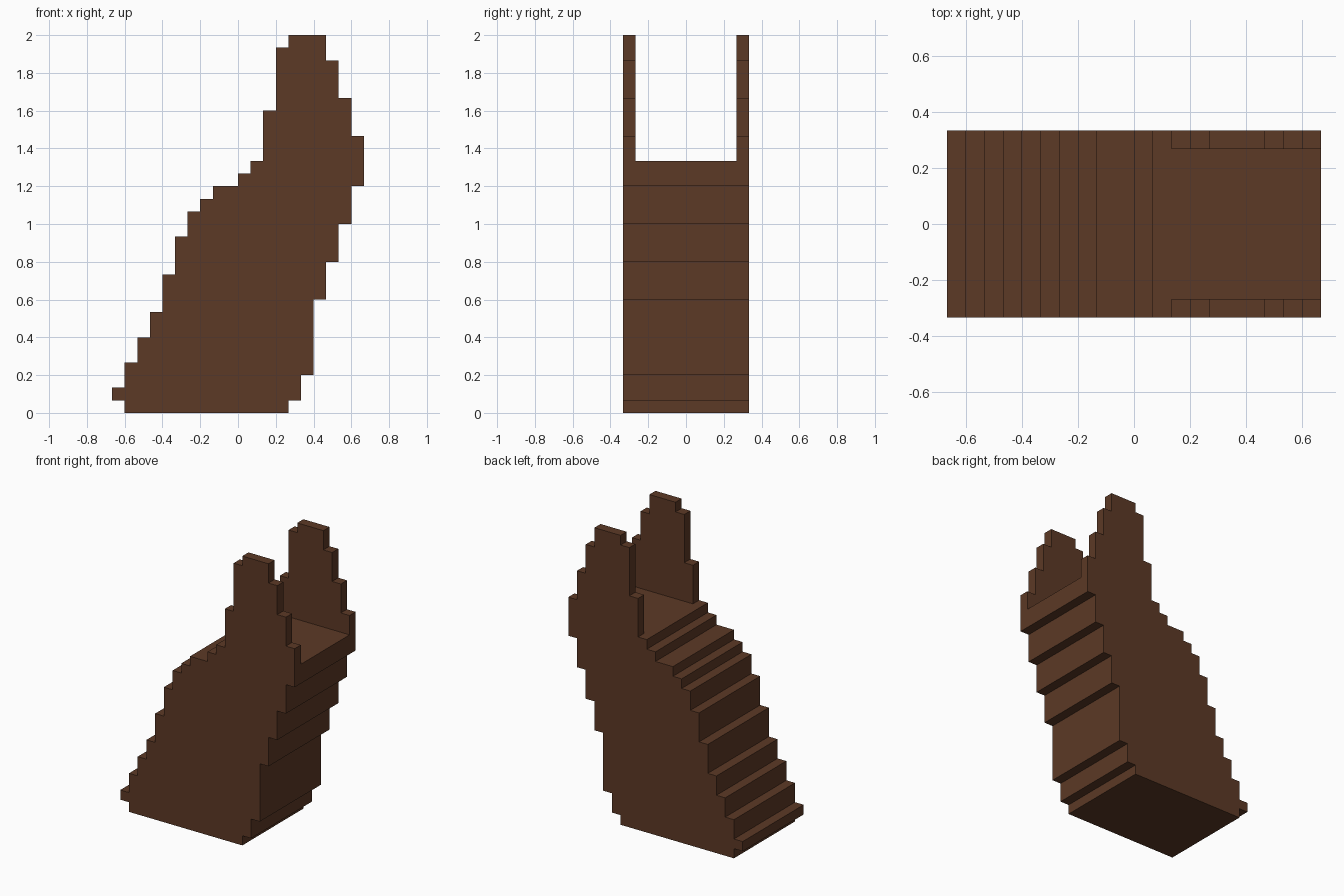
import bpy, bmesh

if "Cube" in bpy.data.objects:
    bpy.data.objects.remove(bpy.data.objects["Cube"])

U = 1 / 15  # one block step

brown = bpy.data.materials.new("brown")
brown.diffuse_color = (0.107, 0.041, 0.019, 1)
brown.use_nodes = True
brown.node_tree.nodes["Principled BSDF"].inputs["Base Color"].default_value = brown.diffuse_color


def stepped_outline(left, right):
    """Closed outline from stacked (x, z_bottom, z_top) steps on each side."""
    pts = []
    for x, z0, z1 in right:
        pts += [(x, z0), (x, z1)]
    for x, z0, z1 in reversed(left):
        pts += [(x, z1), (x, z0)]
    return pts


def slab(name, outline, y0, y1):
    """Extrude an x-z outline from y0 to y1."""
    bm = bmesh.new()
    face = bm.faces.new([bm.verts.new((x * U, y0 * U, z * U)) for x, z in outline])
    ext = bmesh.ops.extrude_face_region(bm, geom=[face])
    moved = [g for g in ext["geom"] if isinstance(g, bmesh.types.BMVert)]
    bmesh.ops.translate(bm, verts=moved, vec=(0, (y1 - y0) * U, 0))
    bmesh.ops.recalc_face_normals(bm, faces=bm.faces)
    mesh = bpy.data.meshes.new(name)
    bm.to_mesh(mesh)
    bm.free()
    mesh.materials.append(brown)
    obj = bpy.data.objects.new(name, mesh)
    bpy.context.collection.objects.link(obj)
    return obj


# Main leaning block, full width
body_left = [(-9, 0, 1), (-10, 1, 2), (-9, 2, 4), (-8, 4, 6), (-7, 6, 8),
             (-6, 8, 11), (-5, 11, 14), (-4, 14, 16), (-3, 16, 17),
             (-2, 17, 18), (0, 18, 19), (1, 19, 20)]
body_right = [(4, 0, 1), (5, 1, 3), (6, 3, 9), (7, 9, 12), (8, 12, 15),
              (9, 15, 18), (10, 18, 20)]
slab("body", stepped_outline(body_left, body_right), -5, 5)

# Thin upright prongs on both sides
prong_left = [(2, 20, 24), (3, 24, 29), (4, 29, 30)]
prong_right = [(10, 20, 22), (9, 22, 25), (8, 25, 28), (7, 28, 30)]
prong = stepped_outline(prong_left, prong_right)
slab("front_prong", prong, -5, -4)
slab("back_prong", prong, 4, 5)
